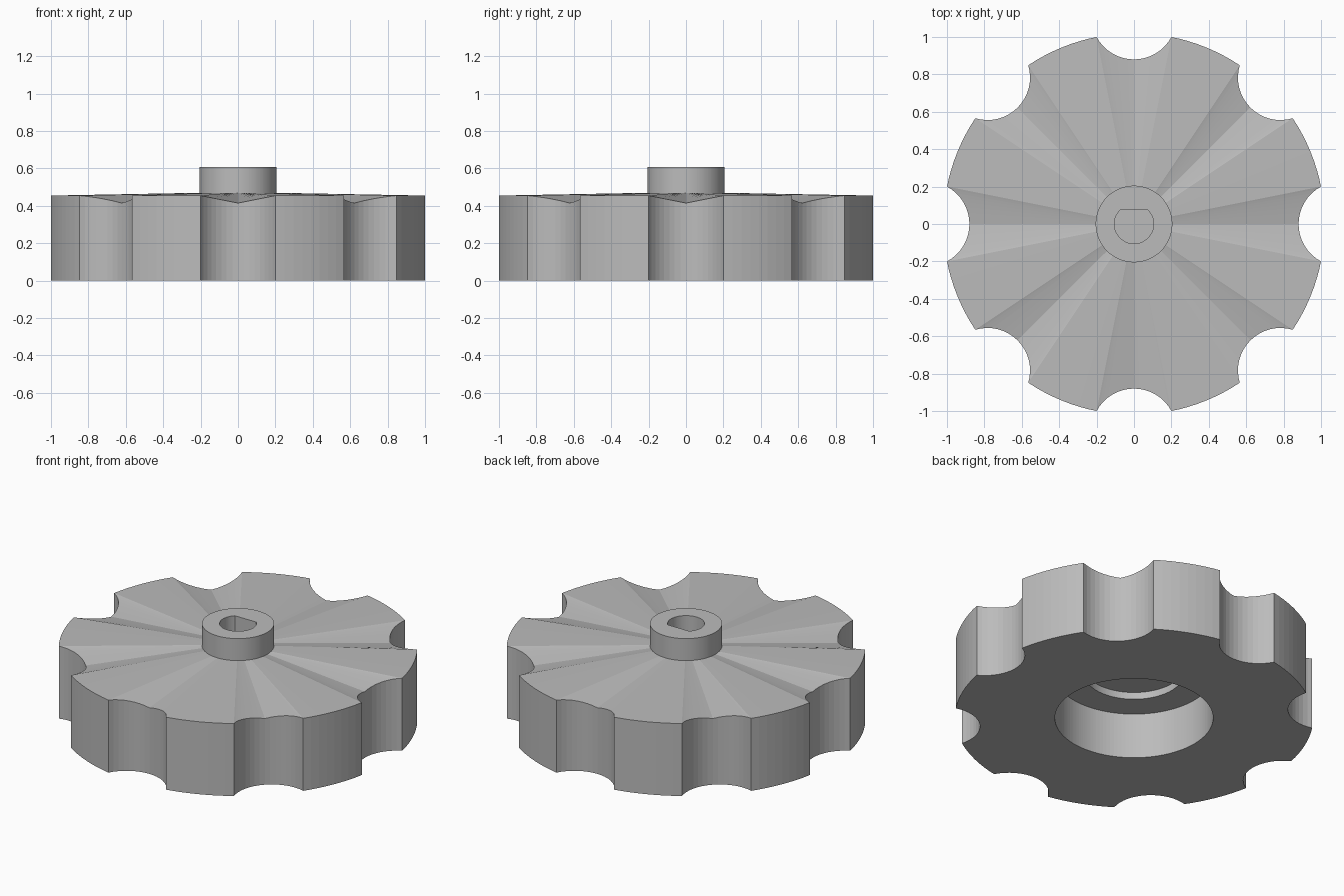
import bpy
import bmesh
from math import sin, cos, asin, atan2, hypot, pi

if "Cube" in bpy.data.objects:
    bpy.data.objects.remove(bpy.data.objects["Cube"])

LOBES = 8
NOTCH_R, NOTCH_C = 0.227, 1.107      # scallop radius and its centre distance
RIM_R = hypot(0.2, 1.0)              # outer radius of the wheel
RIM_Z, DIP_Z, HUB_Z = 0.455, 0.415, 0.47
HUB_R, HUB_TOP = 0.205, 0.608
BORE_R = 0.105

grey = bpy.data.materials.new("light_grey")
grey.diffuse_color = (0.5, 0.5, 0.5, 1)
grey.use_nodes = True
grey.node_tree.nodes["Principled BSDF"].inputs["Base Color"].default_value = grey.diffuse_color


def scalloped_outline():
    """Rim points as (angle, radius, top height), counter-clockwise."""
    pts = []
    half = atan2(0.2, 1.0)                       # half angle of a scallop
    sweep = asin(0.2 / NOTCH_R)                  # half sweep of its arc
    for k in range(LOBES):
        mid = 2 * pi * k / LOBES
        for i in range(-8, 9):                   # scallop, dipping to its middle
            a = sweep * i / 8
            u, t = NOTCH_C - NOTCH_R * cos(a), NOTCH_R * sin(a)
            z = DIP_Z + (RIM_Z - DIP_Z) * abs(t) / 0.2
            pts.append((mid + atan2(t, u), hypot(u, t), z))
        gap = 2 * pi / LOBES - 2 * half
        for i in range(1, 8):                    # outer arc up to the next scallop
            pts.append((mid + half + gap * i / 8, RIM_R, RIM_Z))
    return pts


outline = scalloped_outline()
angles = [p[0] for p in outline]


def circle(r, z):
    return [(r * cos(a), r * sin(a), z) for a in angles]


def d_shape(z):
    """Round bore with a flat on its back side."""
    flat = BORE_R * sin(pi / 4)
    ring = []
    for a in angles:
        r = min(BORE_R, flat / sin(a)) if sin(a) > 0.01 else BORE_R
        ring.append((r * cos(a), r * sin(a), z))
    return ring


def loft(name, rings, cap_start=False, cap_end=False):
    """Skin a list of rings, running outward over the top and then down."""
    bm = bmesh.new()
    loops = [[bm.verts.new(p) for p in ring] for ring in rings]
    n = len(angles)
    for a, b in zip(loops, loops[1:]):
        for i in range(n):
            j = (i + 1) % n
            bm.faces.new((a[i], b[i], b[j], a[j]))
    if cap_start:
        bm.faces.new(loops[0])
    if cap_end:
        bm.faces.new(loops[-1][::-1])
    mesh = bpy.data.meshes.new(name)
    bm.to_mesh(mesh)
    bm.free()
    mesh.materials.append(grey)
    obj = bpy.data.objects.new(name, mesh)
    bpy.context.collection.objects.link(obj)
    return obj


# Hub with a blind D-shaped bore
loft("hub", [d_shape(0.40), d_shape(HUB_TOP),
             circle(HUB_R, HUB_TOP), circle(HUB_R, HUB_Z)], cap_start=True)

# Scalloped wheel with a stepped recess underneath
rim_top = [(r * cos(a), r * sin(a), z) for a, r, z in outline]
rim_bottom = [(x, y, 0) for x, y, z in rim_top]
loft("scalloped_wheel", [circle(HUB_R, HUB_Z), rim_top, rim_bottom,
                         circle(0.45, 0), circle(0.45, 0.286),
                         circle(0.28, 0.286), circle(0.28, 0.33)], cap_end=True)
